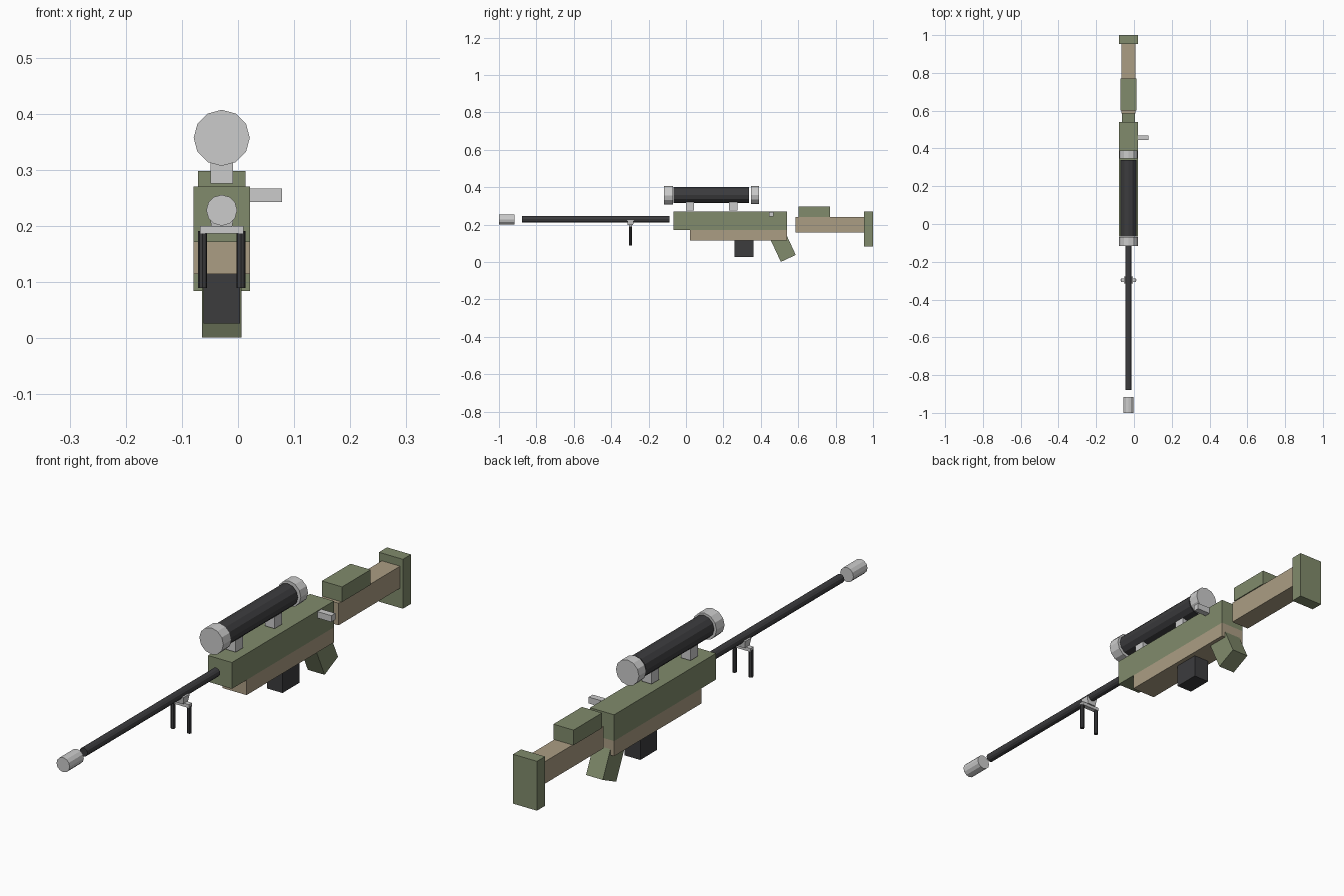
import bpy, bmesh
from math import radians, pi, sin, cos
from mathutils import Matrix

if "Cube" in bpy.data.objects:
    bpy.data.objects.remove(bpy.data.objects["Cube"])

CX = -0.029  # centre line of the body


def material(name, rgb):
    m = bpy.data.materials.new(name)
    m.diffuse_color = (*rgb, 1)
    m.use_nodes = True
    m.node_tree.nodes["Principled BSDF"].inputs["Base Color"].default_value = m.diffuse_color
    return m


GREEN = material("olive", (0.22, 0.26, 0.15))
TAN = material("tan", (0.41, 0.34, 0.23))
DARK = material("black", (0.045, 0.045, 0.048))


def finish(bm, name, mat):
    me = bpy.data.meshes.new(name)
    bm.to_mesh(me)
    bm.free()
    ob = bpy.data.objects.new(name, me)
    bpy.context.collection.objects.link(ob)
    if mat:
        me.materials.append(mat)
    return ob


def box(name, x, y, z, mat=None, taper=1.0):
    """Box from (min, max) ranges; taper scales the bottom face."""
    bm = bmesh.new()
    bmesh.ops.create_cube(bm, size=1)
    for v in bm.verts:
        k = taper if v.co.z < 0 else 1
        v.co.x *= k * (x[1] - x[0])
        v.co.y *= k * (y[1] - y[0])
        v.co.z *= z[1] - z[0]
    ob = finish(bm, name, mat)
    ob.location = (sum(x) / 2, sum(y) / 2, sum(z) / 2)
    return ob


def rod(name, r, length, loc, along_y=True, mat=None, sides=12):
    bm = bmesh.new()
    rot = Matrix.Rotation(pi / 2, 4, 'X') if along_y else Matrix()
    bmesh.ops.create_cone(bm, cap_ends=True, segments=sides, radius1=r,
                          radius2=r, depth=length, matrix=rot)
    ob = finish(bm, name, mat)
    ob.location = loc
    return ob


def y_rod(name, r, y0, y1, z, mat=None):
    return rod(name, r, y1 - y0, (CX, (y0 + y1) / 2, z), mat=mat)


def mid(w):
    return (CX - w / 2, CX + w / 2)


# Body
box("receiver", mid(0.1), (-0.066, 0.541), (0.171, 0.27), GREEN)
box("lower_body", mid(0.1), (0.021, 0.541), (0.114, 0.171), TAN)
box("magazine", mid(0.065), (0.26, 0.36), (0.026, 0.13), DARK)
box("bolt_handle", (0.01, 0.078), (0.444, 0.468), (0.243, 0.267))

# Raked grip
a, length = radians(25), 0.17
grip = box("grip", (-0.035, 0.035), (-0.044, 0.044), (-length / 2, length / 2), GREEN)
grip.location = (CX, 0.547 - sin(a) * length / 2, 0.0195 + cos(a) * length / 2)
grip.rotation_euler.x = a

# Stock
box("stock", mid(0.076), (0.586, 0.953), (0.158, 0.241), TAN)
box("cheek_rest", mid(0.084), (0.601, 0.771), (0.241, 0.298), GREEN)
box("butt_plate", mid(0.1), (0.952, 1.0), (0.084, 0.27), GREEN)

# Scope and mounts
y_rod("scope_tube", 0.042, -0.066, 0.338, 0.358, DARK)
y_rod("scope_front_ring", 0.05, -0.117, -0.069, 0.357)
y_rod("scope_rear_ring", 0.048, 0.347, 0.39, 0.358)
for i, y in enumerate((0.021, 0.253)):
    box(f"scope_mount_{i + 1}", mid(0.04), (y - 0.022, y + 0.022), (0.276, 0.335))

# Barrel
y_rod("barrel", 0.0165, -0.878, -0.088, 0.229, DARK)
y_rod("muzzle", 0.0275, -1.0, -0.916, 0.228)

# Bipod
BY = -0.297
box("bipod_clamp", mid(0.046), (BY - 0.018, BY + 0.018), (0.198, 0.226), taper=0.8)
box("bipod_bar", mid(0.078), (BY - 0.009, BY + 0.009), (0.187, 0.2))
for side, s in (("left", -1), ("right", 1)):
    rod(f"bipod_leg_{side}", 0.008, 0.102, (CX + s * 0.034, BY, 0.14), False, DARK, 8)
